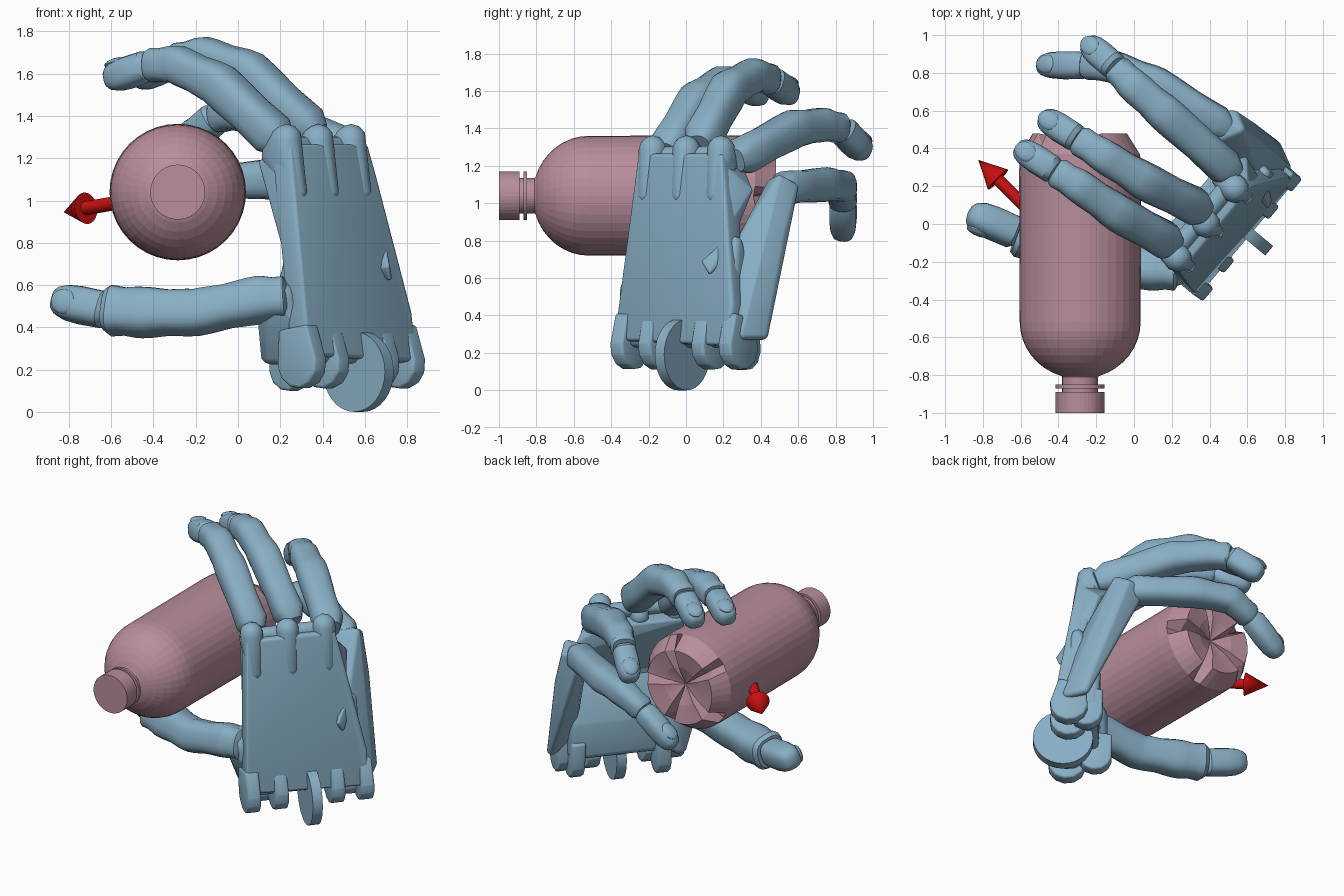
import bpy, bmesh
from math import sin, cos, pi, copysign
from mathutils import Vector as V, Matrix

if "Cube" in bpy.data.objects:
    bpy.data.objects.remove(bpy.data.objects["Cube"])

# local palm frame: w across the palm, u towards the fingers, n out of the palm
W = V((.64, .768, 0)).normalized()
U = V((-.138, .074, .988)).normalized()
N = U.cross(W).normalized()
O = V((.57, -.02, .19))


def L(w, u, n):
    return O + W * w + U * u + N * n


def mat(name, c):
    m = bpy.data.materials.new(name)
    m.diffuse_color = (*c, 1)
    m.use_nodes = True
    m.node_tree.nodes["Principled BSDF"].inputs["Base Color"].default_value = m.diffuse_color
    return m


BLUE = mat("hand_blue", (.25, .43, .56))
PINK = mat("bottle_pink", (.48, .27, .33))
RED = mat("arrow_red", (.6, .005, .005))


def finish(name, bm, m, smooth=True):
    bmesh.ops.recalc_face_normals(bm, faces=bm.faces)
    me = bpy.data.meshes.new(name)
    bm.to_mesh(me)
    bm.free()
    me.materials.append(m)
    ob = bpy.data.objects.new(name, me)
    bpy.context.collection.objects.link(ob)
    if smooth:
        bpy.ops.object.select_all(action='DESELECT')
        ob.select_set(True)
        bpy.context.view_layer.objects.active = ob
        bpy.ops.object.shade_smooth_by_angle(angle=.6)
    return ob


def hull(name, pts):
    """Rounded solid: convex hull round small balls given as (position, radius)."""
    bm = bmesh.new()
    for p, r in pts:
        bmesh.ops.create_icosphere(bm, subdivisions=2, radius=r, matrix=Matrix.Translation(p))
    src = bmesh.new()
    for v in bm.verts:
        src.verts.new(v.co)
    bm.free()
    res = bmesh.ops.convex_hull(src, input=src.verts)
    junk = {g for g in res["geom_interior"] + res["geom_unused"] if isinstance(g, bmesh.types.BMVert)}
    bmesh.ops.delete(src, geom=list(junk), context='VERTS')
    return finish(name, src, BLUE)


def disc(name, c, r, th, axis, m=BLUE, r2=None):
    bm = bmesh.new()
    rot = axis.to_track_quat('Z', 'Y').to_matrix().to_4x4()
    bmesh.ops.create_cone(bm, cap_ends=True, segments=32, radius1=r, radius2=r if r2 is None else r2,
                          depth=th, matrix=Matrix.Translation(c) @ rot)
    return finish(name, bm, m)


def tube(bm, pts, rad, side, sides=16):
    """Boxy-round tube through the points."""
    rings = []
    for i, p in enumerate(pts):
        d = (pts[min(i + 1, len(pts) - 1)] - pts[max(i - 1, 0)]).normalized()
        s = (side - d * side.dot(d)).normalized()
        t = s.cross(d)
        ring = []
        for k in range(sides):
            a = 2 * pi * (k + .5) / sides
            x, y = (copysign(abs(f) ** .72, f) for f in (cos(a), sin(a)))
            ring.append(bm.verts.new(p + (s * x + t * y) * rad[i]))
        rings.append(ring)
    for a, b in zip(rings, rings[1:]):
        for k in range(sides):
            bm.faces.new((a[k], a[k - 1], b[k - 1], b[k]))
    bm.faces.new(rings[0])
    bm.faces.new(rings[-1][::-1])


def finger(name, path, rad, side):
    """Curved lower part, a hinged fingertip and a nail."""
    pts = [V(p) for p in path]
    bm = bmesh.new()
    body, j = pts[:-1], pts[-2]
    q, r = [], []
    for i in range(len(body) - 1):
        for f in (0, .15, .5, .85):
            q.append(body[i].lerp(body[i + 1], f))
            r.append((rad[i] * (1 - f) + rad[i + 1] * f) * (.94 if f == .5 else 1))
    q.append(j)
    r.append(rad[-2] * .85)
    r[0] *= .65
    tube(bm, q, r, side)
    tip = pts[-1]
    fs = (-.02, .08, .5, .75, .9, .97, 1)
    sc = (.75, .98, 1, .93, .76, .55, .25)
    tube(bm, [j.lerp(tip, f) for f in fs], [rad[-1] * s for s in sc], side)
    finish(name, bm, BLUE)
    d = (tip - j).normalized()
    s = (side - d * side.dot(d)).normalized()
    up = s.cross(d)
    if up.z < 0:
        up = -up
    if name == "thumb":
        up = (V((-.35, -1, .1)) - d * V((-.35, -1, .1)).dot(d)).normalized()
        s = d.cross(up).normalized()
    M = Matrix((s, d, up)).transposed().to_4x4()
    bm = bmesh.new()
    bmesh.ops.create_uvsphere(bm, u_segments=16, v_segments=8, radius=1,
                              matrix=Matrix.Translation(j.lerp(tip, .7) + up * rad[-1] * .84) @ M
                              @ Matrix.Diagonal((rad[-1] * .68, .065, .022, 1)))
    finish(name + "_nail", bm, BLUE)


# palm: back plate, thick knuckle band, heel block and thumb root
hull("palm_plate", [(L(w, u, n), .02) for w, u in
     ((-.41, .09), (.35, .06), (.36, .27), (.24, .92), (.21, 1.06), (-.34, 1.06)) for n in (-.05, .03)])
hull("knuckle_band", [(L(w, u, n), .02) for w, u in ((-.33, 1.02), (-.37, .62), (.23, .9), (.25, .65), (.2, 1.02))
     for n in ((-.045, .13) if u > .8 else (-.045, .03))] + [(L(.31, .9, .08), .02)])
hull("palm_heel", [(L(w, u, n), .04) for w in (-.33, .31) for u, n in ((.08, 0), (.6, 0), (.12, .17), (.33, .15))])
hull("thumb_base", [(L(-.36, .12, .22), .05), (L(-.32, .38, .13), .1), (L(-.26, .1, .05), .06),
                    (V((.19, -.23, .53)), .11)])

# knuckle lugs, with a hinge pin at each finger root
for i, w in enumerate((-.305, -.07, .17)):
    hull(f"knuckle_lug_{i}", [(L(w, .86, -.03), .05), (L(w, 1.11, -.01), .075), (L(w, 1.05, .08), .06)])
for i, w in enumerate((-.19, .05)):
    disc(f"hinge_pin_{i}", L(w, 1.08, .03), .05, .2, W)

# rounded wrist lugs and the big wrist disc
disc("wrist_disc", L(0, 0, 0), .19, .065, W)
for i, (w, n) in enumerate(((-.385, .02), (-.2, .03), (.17, .03), (.36, .03), (.3, .14), (-.25, .2))):
    r = .105 if n < .1 else .09
    ring = [(r * cos(k * pi / 6), .045 + r * sin(k * pi / 6)) for k in range(6, 13)]
    hull(f"wrist_lug_{i}", [(L(w + e, u, n + k), .015) for e in (-.03, .03)
         for k, u in ring + [(-.08, .2), (.07, .2)]])

# outer metacarpal carrying the little finger
hull("little_finger_mount", [(V(p), .03) for p in
     ((.8, .3, .3), (.75, .41, .3), (.7, .28, .35), (.64, .29, .78), (.66, .42, .55), (.53, .57, 1.08),
      (.42, .57, 1.08), (.56, .5, 1.12), (.46, .46, 1.1), (.62, .51, .85), (.62, .35, .88))])
hull("mount_clip", [(V(p) - N * .035, .012) for p in ((.66, .25, .8), (.68, .12, .68), (.69, .15, .63),
                    (.66, .28, .76), (.6, .3, .79), (.62, .2, .66))])

# fingers and thumb
finger("index_finger", [(.21, -.11, 1.27), (-.09, .06, 1.55), (-.29, .2, 1.645), (-.42, .28, 1.64),
                        (-.62, .41, 1.57)], (.1, .1, .09, .082, .076), W)
finger("middle_finger", [(.37, .07, 1.31), (.05, .23, 1.61), (-.16, .36, 1.685), (-.3, .45, 1.66),
                         (-.49, .57, 1.57)], (.1, .1, .09, .082, .076), W)
finger("ring_finger", [(.53, .26, 1.23), (.17, .58, 1.4), (0, .73, 1.42), (-.1, .83, 1.4),
                       (-.25, .96, 1.26)], (.1, .1, .09, .08, .076), W)
finger("little_finger", [(.5, .5, 1.08), (.12, .74, 1.1), (-.1, .83, 1.09), (-.26, .84, 1.01),
                         (-.5, .84, .82)], (.09, .092, .085, .075, .073), V((.3, .95, .1)))
finger("thumb", [(.24, -.25, .54), (.1, -.24, .53), (-.2, -.2, .47), (-.45, -.11, .47), (-.62, -.05, .48),
                 (-.875, .06, .53)], (.1, .11, .108, .118, .118, .088), V((0, .3, 1)))

# bottle: turned profile (radius, y) along y, with a five-lobed base
S = 40
prof = [(.13, -1), (.13, -.89), (.095, -.89), (.095, -.87), (.13, -.87), (.13, -.85), (.095, -.85), (.095, -.81)]
dome = [(.32 * cos(t), -.52 - .3 * sin(t)) for t in [i * pi / 20 for i in range(8, -1, -1)]]
prof += dome + [(.323, .28), (.32, .37), (.25, .48), (.13, .46)]
valley = {len(prof) - 3: (.318, .36), len(prof) - 2: (.22, .37), len(prof) - 1: (.11, .39)}
bm = bmesh.new()
rings = []
for i, (r, y) in enumerate(prof):
    ring = []
    for k in range(S):
        a = 2 * pi * k / S
        rr, yy = valley[i] if i in valley and k % 8 == 0 else (r, y)
        ring.append(bm.verts.new((-.285 + rr * cos(a), yy, 1.04 + rr * sin(a))))
    rings.append(ring)
for a, b in zip(rings, rings[1:]):
    for k in range(S):
        bm.faces.new((a[k - 1], a[k], b[k], b[k - 1]))
bm.faces.new(rings[0])
c = bm.verts.new((-.285, .41, 1.04))
for k in range(S):
    bm.faces.new((rings[-1][k - 1], rings[-1][k], c))
finish("bottle", bm, PINK, smooth=False)

# direction arrow from the middle of the bottle
start, tip = V((-.285, -.2, 1.04)), V((-.825, .34, .945))
d = (tip - start).normalized()
neck = tip - d * .15
disc("arrow_shaft", (start + neck) / 2, .033, (neck - start).length, d, RED)
disc("arrow_head", (neck + tip) / 2, .075, .15, d, RED, r2=0)
